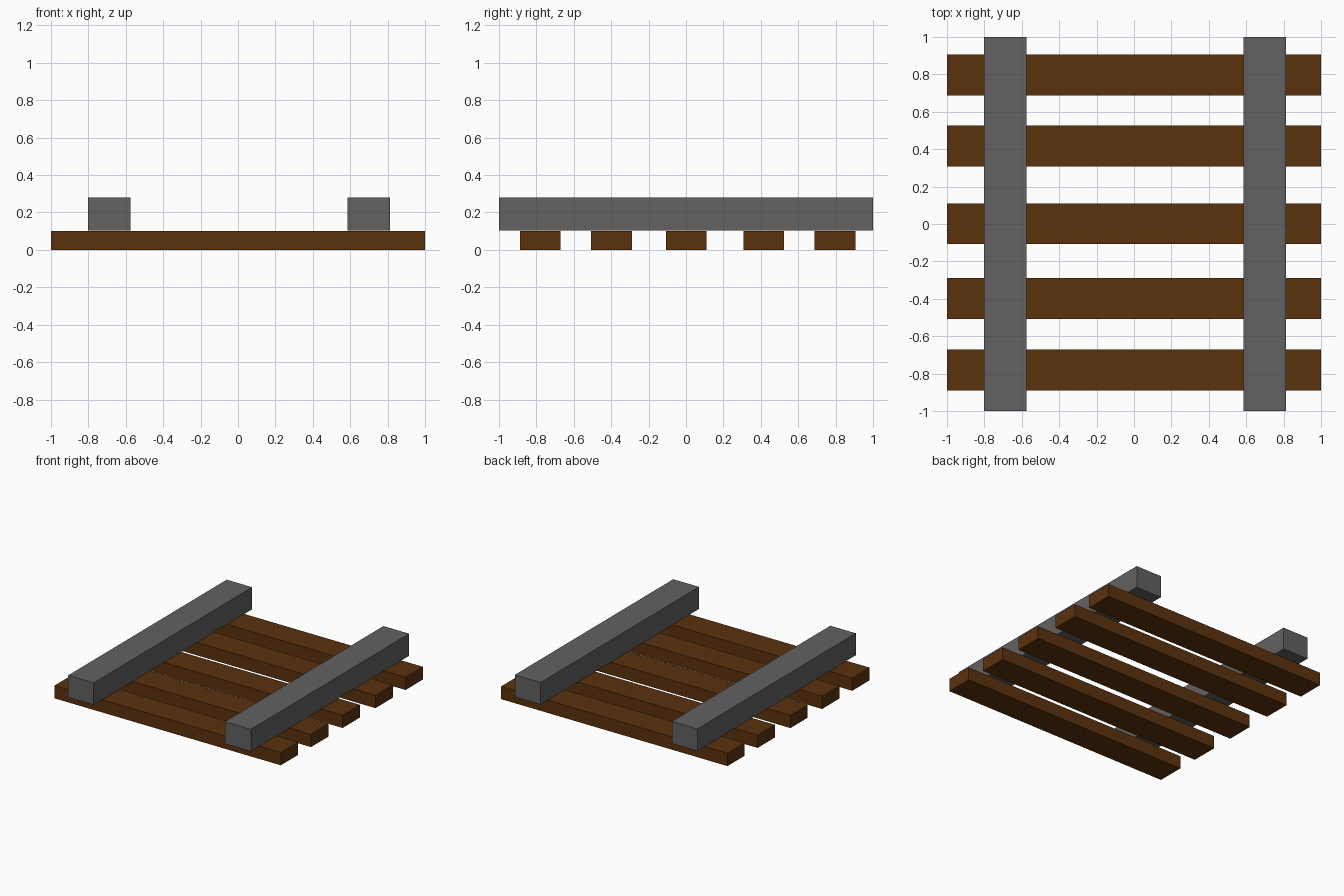
import bpy

if "Cube" in bpy.data.objects:
    bpy.data.objects.remove(bpy.data.objects["Cube"])


def material(name, color):
    mat = bpy.data.materials.new(name)
    mat.diffuse_color = (*color, 1.0)
    mat.use_nodes = True
    mat.node_tree.nodes["Principled BSDF"].inputs["Base Color"].default_value = mat.diffuse_color
    return mat


def box(name, lo, hi, mat):
    """Axis-aligned box between two corners."""
    centre = [(a + b) / 2 for a, b in zip(lo, hi)]
    bpy.ops.mesh.primitive_cube_add(size=1, location=centre)
    obj = bpy.context.object
    obj.name = name
    obj.scale = [b - a for a, b in zip(lo, hi)]
    bpy.ops.object.transform_apply(location=False, rotation=False, scale=True)
    obj.data.materials.append(mat)
    return obj


wood = material("wood", (0.105, 0.032, 0.004))
steel = material("steel", (0.125, 0.12, 0.122))

# Sleepers, slightly unevenly spaced along the track
SLEEPER_HALF = 0.109
for i, y in enumerate((-0.779, -0.398, 0.001, 0.416, 0.796), 1):
    box(f"sleeper_{i}", (-1, y - SLEEPER_HALF, 0), (1, y + SLEEPER_HALF, 0.102), wood)

# Rails resting on the sleepers
for name, x0, x1 in (("left_rail", -0.80, -0.575), ("right_rail", 0.585, 0.813)):
    box(name, (x0, -1, 0.104), (x1, 1, 0.28), steel)
